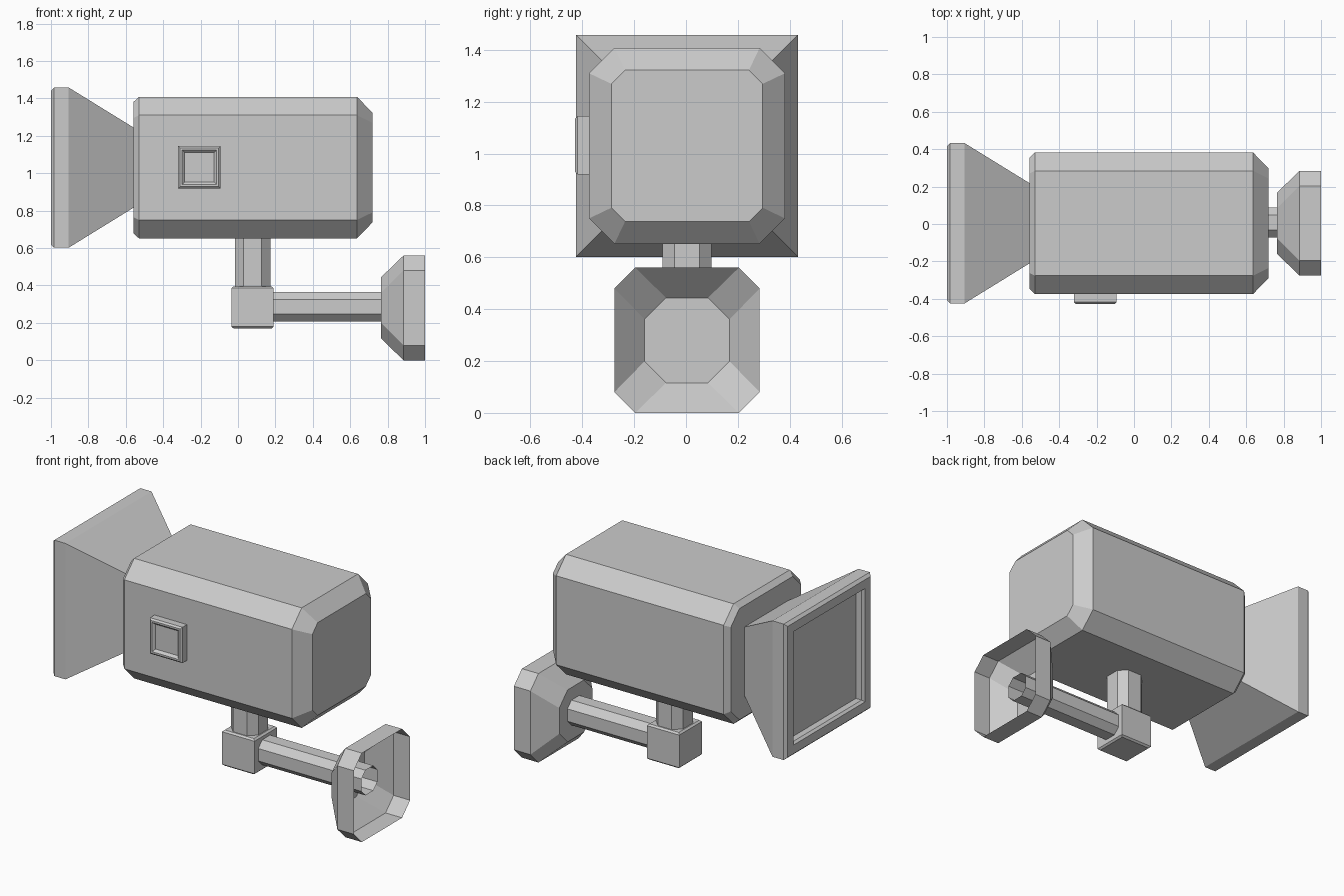
import bpy
import bmesh

if "Cube" in bpy.data.objects:
    bpy.data.objects.remove(bpy.data.objects["Cube"])


def loft(name, axis, center, rings, cap_start=True, cap_end=True):
    """Skin square or chamfered-square rings (position, half width, chamfer) along an axis."""
    bm = bmesh.new()
    loops = []
    for pos, h, c in rings:
        if c:
            k = h - c
            pts = [(h, -k), (h, k), (k, h), (-k, h), (-h, k), (-h, -k), (-k, -h), (k, -h)]
        else:
            pts = [(h, -h), (h, h), (-h, h), (-h, -h)]
        loop = []
        for u, v in pts:
            u, v = u + center[0], v + center[1]
            co = {"x": (pos, u, v), "y": (u, pos, v), "z": (u, v, pos)}[axis]
            loop.append(bm.verts.new(co))
        loops.append(loop)
    for a, b in zip(loops, loops[1:]):
        n = len(a)
        for i in range(n):
            j = (i + 1) % n
            bm.faces.new((a[i], a[j], b[j], b[i]))
    if cap_start:
        bm.faces.new(loops[0])
    if cap_end:
        bm.faces.new(loops[-1])
    bmesh.ops.recalc_face_normals(bm, faces=bm.faces)
    mesh = bpy.data.meshes.new(name)
    bm.to_mesh(mesh)
    bm.free()
    obj = bpy.data.objects.new(name, mesh)
    bpy.context.collection.objects.link(obj)
    return obj


MID = 0.004  # side-to-side centre line

# Camera housing with chamfered edges, wider chamfer at the rear
loft("housing", "x", (MID, 1.03), [
    (-0.56, 0.35, 0.085), (-0.53, 0.378, 0.098),
    (0.637, 0.378, 0.098), (0.72, 0.292, 0.053)])

# Flared square hood with a recessed front panel
loft("lens_hood", "x", (MID, 1.03), [
    (-0.54, 0.203, 0), (-0.905, 0.428, 0), (-0.983, 0.428, 0),
    (-1.0, 0.412, 0), (-1.0, 0.357, 0), (-0.985, 0.345, 0), (-0.945, 0.345, 0)])

# Square side button with a raised rim
loft("side_button", "y", (-0.207, 1.032), [
    (-0.36, 0.113, 0), (-0.418, 0.113, 0), (-0.428, 0.103, 0),
    (-0.428, 0.092, 0), (-0.418, 0.082, 0), (-0.412, 0.078, 0)])

# Octagonal post under the housing
loft("vertical_post", "z", (0.078, MID), [
    (0.36, 0.095, 0.047), (0.68, 0.095, 0.047)], False, False)

# Joint block
loft("joint_block", "z", (0.078, MID), [
    (0.17, 0.102, 0), (0.18, 0.113, 0), (0.385, 0.113, 0), (0.395, 0.102, 0)])

# Open octagonal arm reaching into the wall mount
loft("horizontal_arm", "x", (MID + 0.004, 0.286), [
    (0.15, 0.079, 0.04), (0.91, 0.079, 0.04)], False, False)

# Hollow wall mount, open at the back
loft("wall_mount", "x", (MID, 0.28), [
    (0.765, 0.164, 0.083), (0.885, 0.28, 0.08), (1.0, 0.28, 0.08)], True, False)
